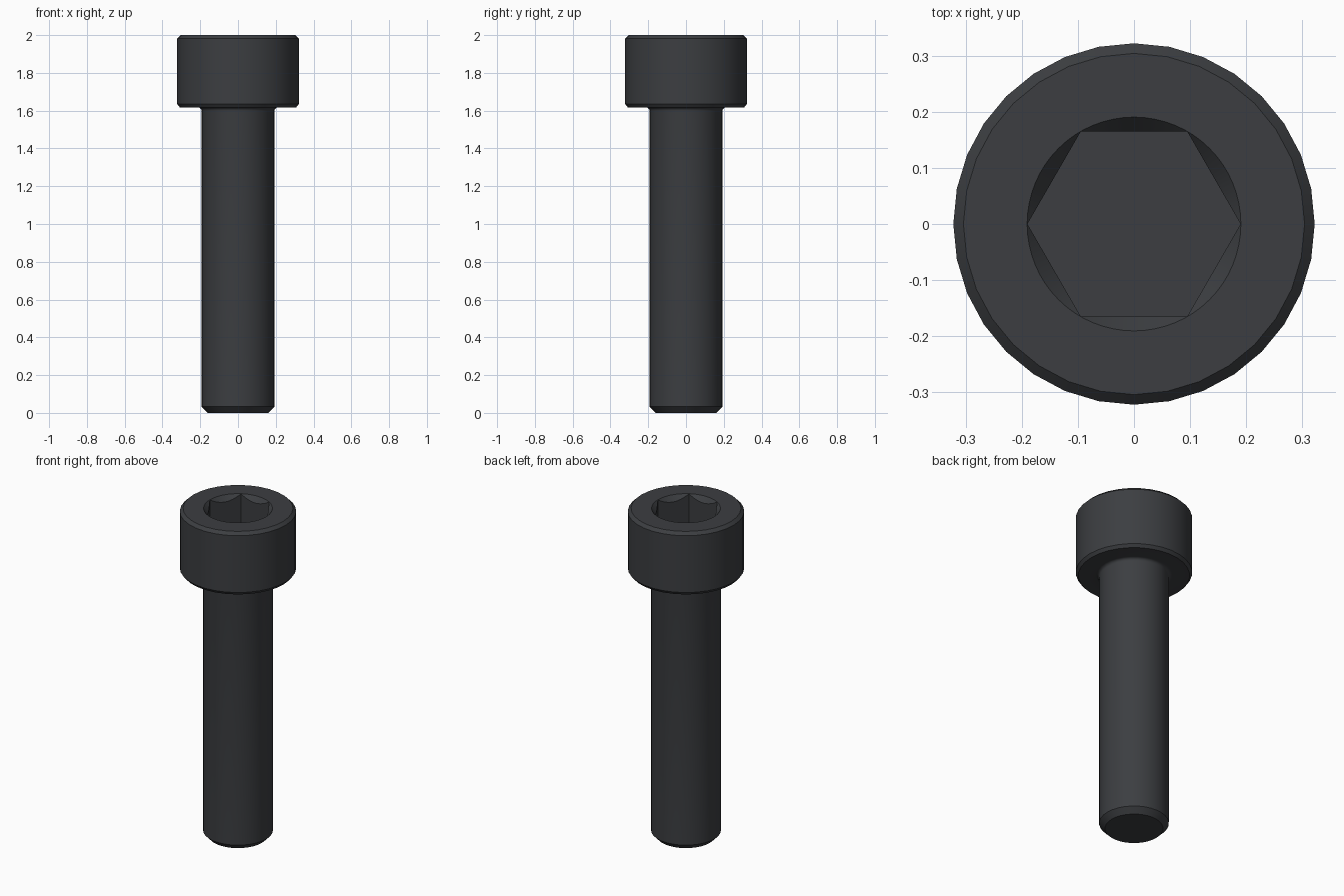
import bpy, bmesh, math

if "Cube" in bpy.data.objects:
    bpy.data.objects.remove(bpy.data.objects["Cube"])

SEGS = 32


def lathe(name, profile, segs):
    """Revolve (radius, z) points about z into a closed solid with capped ends."""
    bm = bmesh.new()
    rings = [[bm.verts.new((r * math.cos(2 * math.pi * i / segs),
                            r * math.sin(2 * math.pi * i / segs), z))
              for i in range(segs)] for r, z in profile]
    for a, b in zip(rings, rings[1:]):
        for i in range(segs):
            j = (i + 1) % segs
            bm.faces.new((a[i], a[j], b[j], b[i]))
    bm.faces.new(rings[0][::-1])
    bm.faces.new(rings[-1])
    mesh = bpy.data.meshes.new(name)
    bm.to_mesh(mesh)
    bm.free()
    obj = bpy.data.objects.new(name, mesh)
    bpy.context.collection.objects.link(obj)
    return obj


# Bolt body: chamfered tip, shank, fillet under the head, chamfered head
shank_r, head_r, head_z, fillet = 0.193, 0.322, 1.617, 0.018
profile = [(0.161, 0), (shank_r, 0.033)]
for k in range(5):
    a = math.radians(90 * k / 4)
    profile.append((shank_r + fillet * (1 - math.cos(a)),
                    head_z - fillet * (1 - math.sin(a))))
profile += [(0.308, head_z), (head_r, 1.635), (head_r, 1.982), (0.304, 2.0)]
bolt = lathe("socket_head_bolt", profile, SEGS)

# Hex socket, with a conical lead-in around its mouth
hex_cutter = lathe("hex_socket_cutter", [(0.19, 1.805), (0.19, 2.1)], 6)
slope = 1.2
cone_cutter = lathe("socket_chamfer_cutter",
                    [(0.1905 + dz / slope, 2 + dz) for dz in (-0.1, 0.05)], 64)

bpy.context.view_layer.objects.active = bolt
bolt.select_set(True)
for cutter in (hex_cutter, cone_cutter):
    cutter.hide_render = True
    mod = bolt.modifiers.new(cutter.name, 'BOOLEAN')
    mod.operation = 'DIFFERENCE'
    mod.solver = 'EXACT'
    mod.object = cutter
    bpy.ops.object.modifier_apply(modifier=mod.name)
    bpy.data.objects.remove(cutter)

bpy.ops.object.shade_smooth_by_angle(angle=math.radians(25))

# Dark steel finish
steel = bpy.data.materials.new("dark_steel")
steel.diffuse_color = (0.045, 0.048, 0.053, 1)
steel.use_nodes = True
steel.node_tree.nodes["Principled BSDF"].inputs["Base Color"].default_value = steel.diffuse_color
bolt.data.materials.clear()
bolt.data.materials.append(steel)
